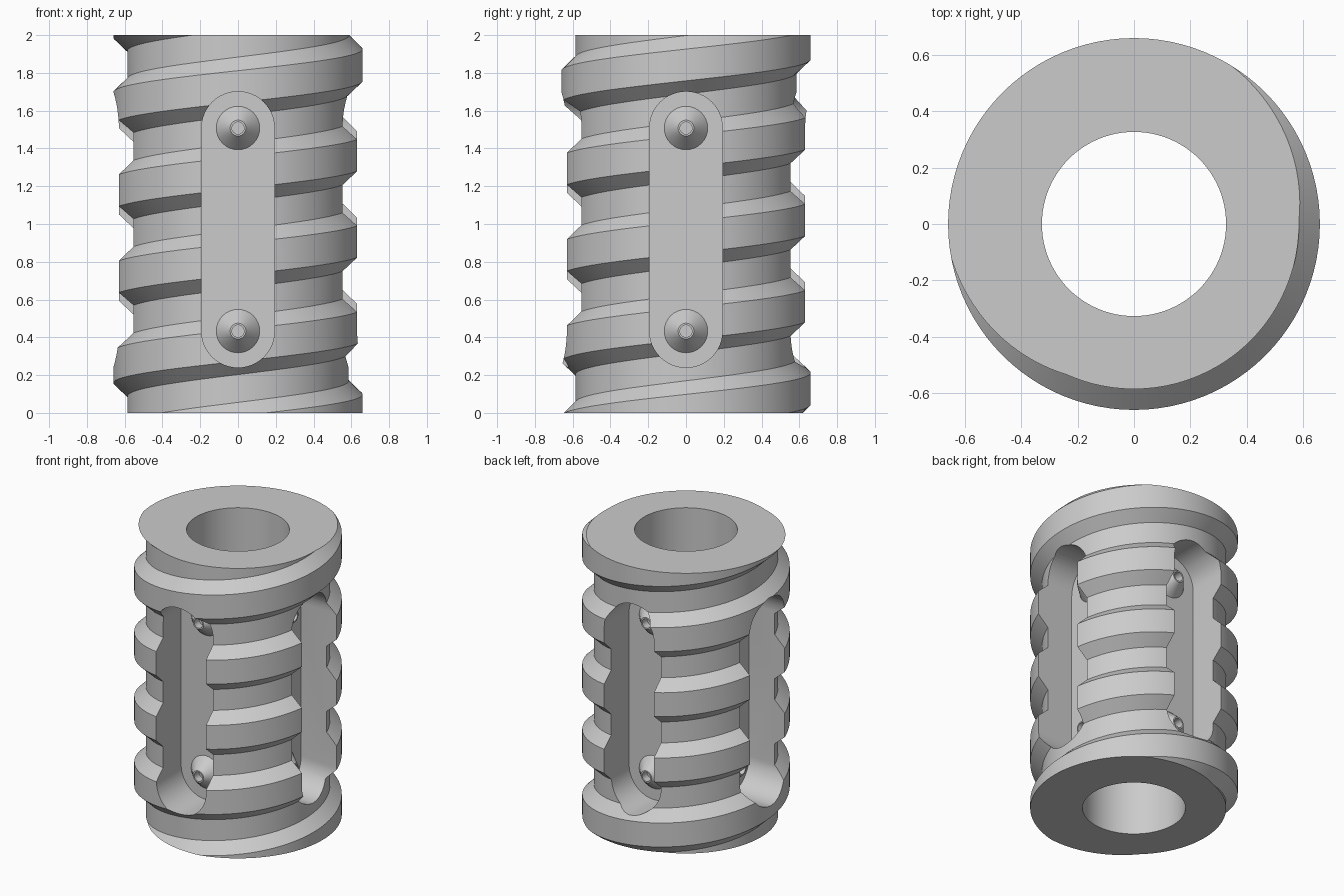
import bpy, bmesh, math
from mathutils import Matrix

default = bpy.data.objects.get("Cube")
if default:
    bpy.data.objects.remove(default, do_unlink=True)

HEIGHT, ROOT_R, CREST_R, BORE_R = 2.0, 0.586, 0.66, 0.327
PITCH, SEGS = 0.457, 96
SLOT_R, SLOT_LOW, SLOT_HIGH, FLOOR = 0.193, 0.433, 1.508, 0.355

grey = bpy.data.materials.new("light grey")
grey.use_nodes = True
grey.diffuse_color = (0.6, 0.6, 0.6, 1)
grey.node_tree.nodes["Principled BSDF"].inputs["Base Color"].default_value = (0.6, 0.6, 0.6, 1)


def make_object(name, bm):
    bmesh.ops.recalc_face_normals(bm, faces=bm.faces)
    mesh = bpy.data.meshes.new(name)
    bm.to_mesh(mesh)
    bm.free()
    mesh.materials.append(grey)
    obj = bpy.data.objects.new(name, mesh)
    bpy.context.collection.objects.link(obj)
    return obj


def activate(obj):
    bpy.ops.object.select_all(action='DESELECT')
    obj.select_set(True)
    bpy.context.view_layer.objects.active = obj


def smooth(obj):
    activate(obj)
    bpy.ops.object.shade_smooth_by_angle(angle=math.radians(25))


def cut(obj, cutter):
    activate(obj)
    mod = obj.modifiers.new("cut", 'BOOLEAN')
    mod.operation, mod.solver, mod.object = 'DIFFERENCE', 'EXACT', cutter
    bpy.ops.object.modifier_apply(modifier=mod.name)
    bpy.data.objects.remove(cutter, do_unlink=True)


def threaded_rod():
    # One thread tooth: height and radius, repeated each turn
    tooth = [(-0.07, ROOT_R), (0, CREST_R), (0.168, CREST_R), (0.24, ROOT_R)]
    bm = bmesh.new()
    rows = [(h - 0.07 + turn * PITCH, r) for turn in range(-3, 8) for h, r in tooth]
    columns = []
    for j in range(SEGS):
        a = math.tau * j / SEGS
        columns.append([bm.verts.new((r * math.cos(a), r * math.sin(a), z + PITCH * j / SEGS))
                        for z, r in rows])
    # The last column joins the first, one turn higher
    columns.append(columns[0][len(tooth):])
    for left, right in zip(columns, columns[1:]):
        for i in range(min(len(left), len(right)) - 1):
            bm.faces.new((left[i], right[i], right[i + 1], left[i + 1]))
    # Trim to flat ends and close them
    for z, direction in ((0, -1), (HEIGHT, 1)):
        geom = bm.verts[:] + bm.edges[:] + bm.faces[:]
        bmesh.ops.bisect_plane(bm, geom=geom, dist=1e-6, plane_co=(0, 0, z),
                               plane_no=(0, 0, direction), clear_outer=True)
        rim = [e for e in bm.edges if e.is_boundary
               and all(abs(v.co.z - z) < 1e-4 for v in e.verts)]
        bmesh.ops.edgeloop_fill(bm, edges=rim)
    return make_object("threaded_sleeve", bm)


def bore_cutter():
    bm = bmesh.new()
    bmesh.ops.create_cone(bm, cap_ends=True, segments=SEGS, radius1=BORE_R, radius2=BORE_R,
                          depth=HEIGHT * 2, matrix=Matrix.Translation((0, 0, HEIGHT / 2)))
    return make_object("bore_cutter", bm)


def slot_cutter(turn):
    # Round-ended slot outline, extruded outwards from the slot floor
    bm = bmesh.new()
    outline = []
    for start, centre in ((0, SLOT_HIGH), (math.pi, SLOT_LOW)):
        for i in range(25):
            a = start + math.pi * i / 24
            outline.append(bm.verts.new((SLOT_R * math.cos(a), -FLOOR, centre + SLOT_R * math.sin(a))))
    face = bm.faces.new(outline)
    extruded = bmesh.ops.extrude_face_region(bm, geom=[face])["geom"]
    bmesh.ops.translate(bm, vec=(0, -0.6, 0),
                        verts=[g for g in extruded if isinstance(g, bmesh.types.BMVert)])
    bmesh.ops.transform(bm, matrix=turn, verts=bm.verts)
    return make_object("slot_cutter", bm)


def nozzle(name, turn, height):
    # Cone on the slot floor with a small blind hole in its tip
    profile = [(0.115, FLOOR - 0.01), (0.115, FLOOR), (0.042, 0.44), (0.032, 0.44), (0.032, 0.385)]
    bm = bmesh.new()
    rings = []
    for r, d in profile:
        rings.append([bm.verts.new((r * math.cos(math.tau * i / 32), -d,
                                    height + r * math.sin(math.tau * i / 32))) for i in range(32)])
    for low, high in zip(rings, rings[1:]):
        for i in range(32):
            k = (i + 1) % 32
            bm.faces.new((low[i], low[k], high[k], high[i]))
    bm.faces.new(rings[0])
    bm.faces.new(rings[-1])
    bmesh.ops.transform(bm, matrix=turn, verts=bm.verts)
    smooth(make_object(name, bm))


sleeve = threaded_rod()
cut(sleeve, bore_cutter())
for index, side in enumerate(("front", "left", "back", "right")):
    turn = Matrix.Rotation(index * math.pi / 2, 4, 'Z')
    cut(sleeve, slot_cutter(turn))
    nozzle(side + "_lower_nozzle", turn, SLOT_LOW)
    nozzle(side + "_upper_nozzle", turn, SLOT_HIGH)
smooth(sleeve)
